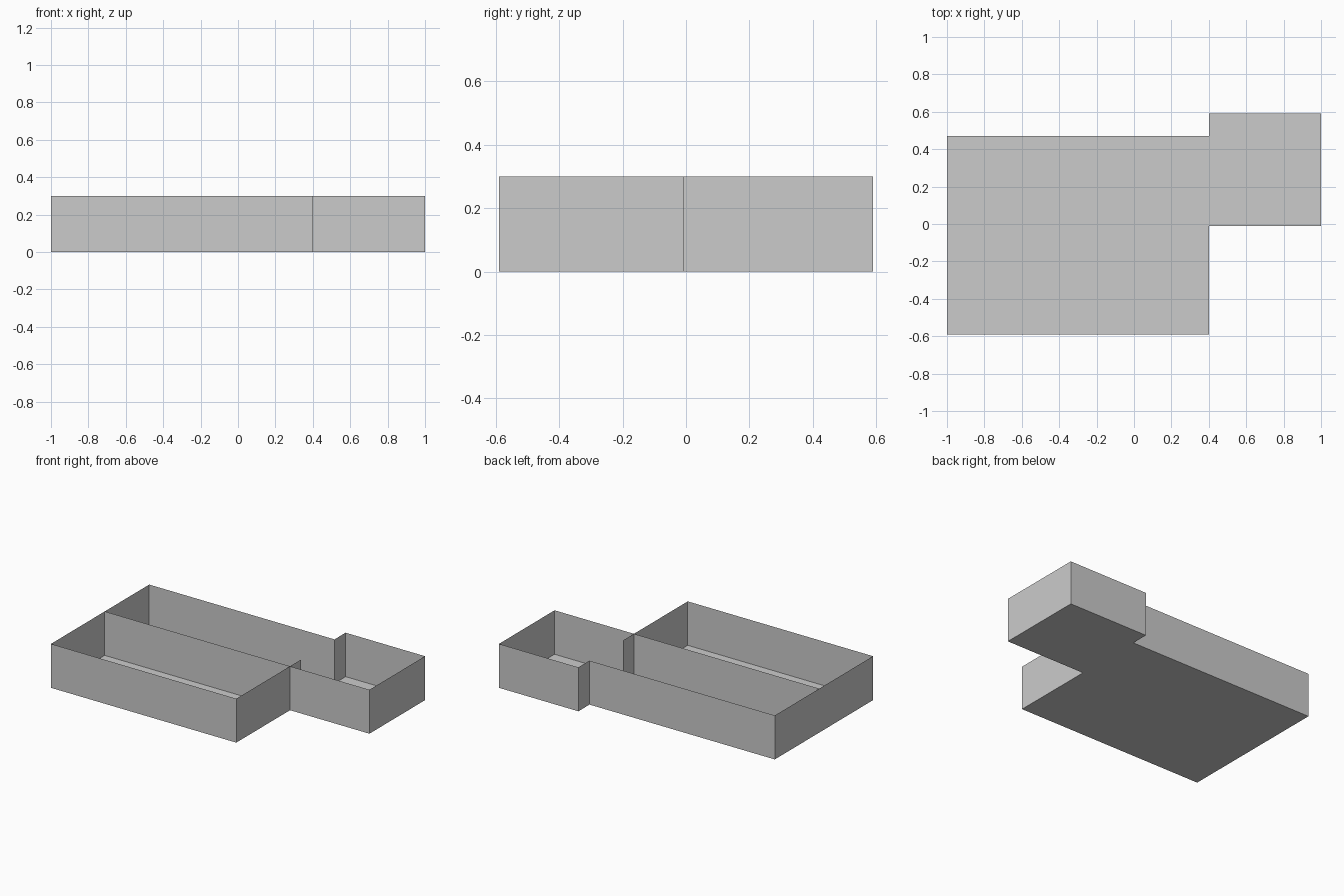
import bpy, bmesh

if "Cube" in bpy.data.objects:
    bpy.data.objects.remove(bpy.data.objects["Cube"])

H = 0.3                      # wall height
X0, X1, X2 = -1.0, 0.4, 1.0  # left side, shared side, right side
Y0, Y1, Y2, Y3 = -0.59, -0.01, 0.47, 0.59
STUB = 0.11                  # end of the short wall beside the opening


def finish(name, bm):
    mesh = bpy.data.meshes.new(name)
    bm.to_mesh(mesh)
    bm.free()
    obj = bpy.data.objects.new(name, mesh)
    bpy.context.collection.objects.link(obj)
    return obj


def walls(name, points, closed=False):
    """Zero-thickness walls raised along a plan line."""
    bm = bmesh.new()
    low = [bm.verts.new((x, y, 0)) for x, y in points]
    high = [bm.verts.new((x, y, H)) for x, y in points]
    n = len(points)
    for i in range(n if closed else n - 1):
        j = (i + 1) % n
        bm.faces.new((low[i], low[j], high[j], high[i]))
    return finish(name, bm)


def floor(name, x0, x1, y0, y1):
    bm = bmesh.new()
    corners = [(x0, y0), (x1, y0), (x1, y1), (x0, y1)]
    bm.faces.new([bm.verts.new((x, y, 0)) for x, y in corners])
    return finish(name, bm)


# Outer walls around the stepped plan
walls("outer_walls", [(X0, Y0), (X1, Y0), (X1, Y1), (X2, Y1),
                      (X2, Y3), (X1, Y3), (X1, Y2), (X0, Y2)], closed=True)

# Partition between front and back rooms, with a stub beside the opening
walls("partition_wall", [(X0, Y1), (X1, Y1)])
walls("opening_stub_wall", [(X1, Y1), (X1, STUB)])

# One floor per room
floor("front_room_floor", X0, X1, Y0, Y1)
floor("back_room_floor", X0, X1, Y1, Y2)
floor("side_room_floor", X1, X2, Y1, Y3)
